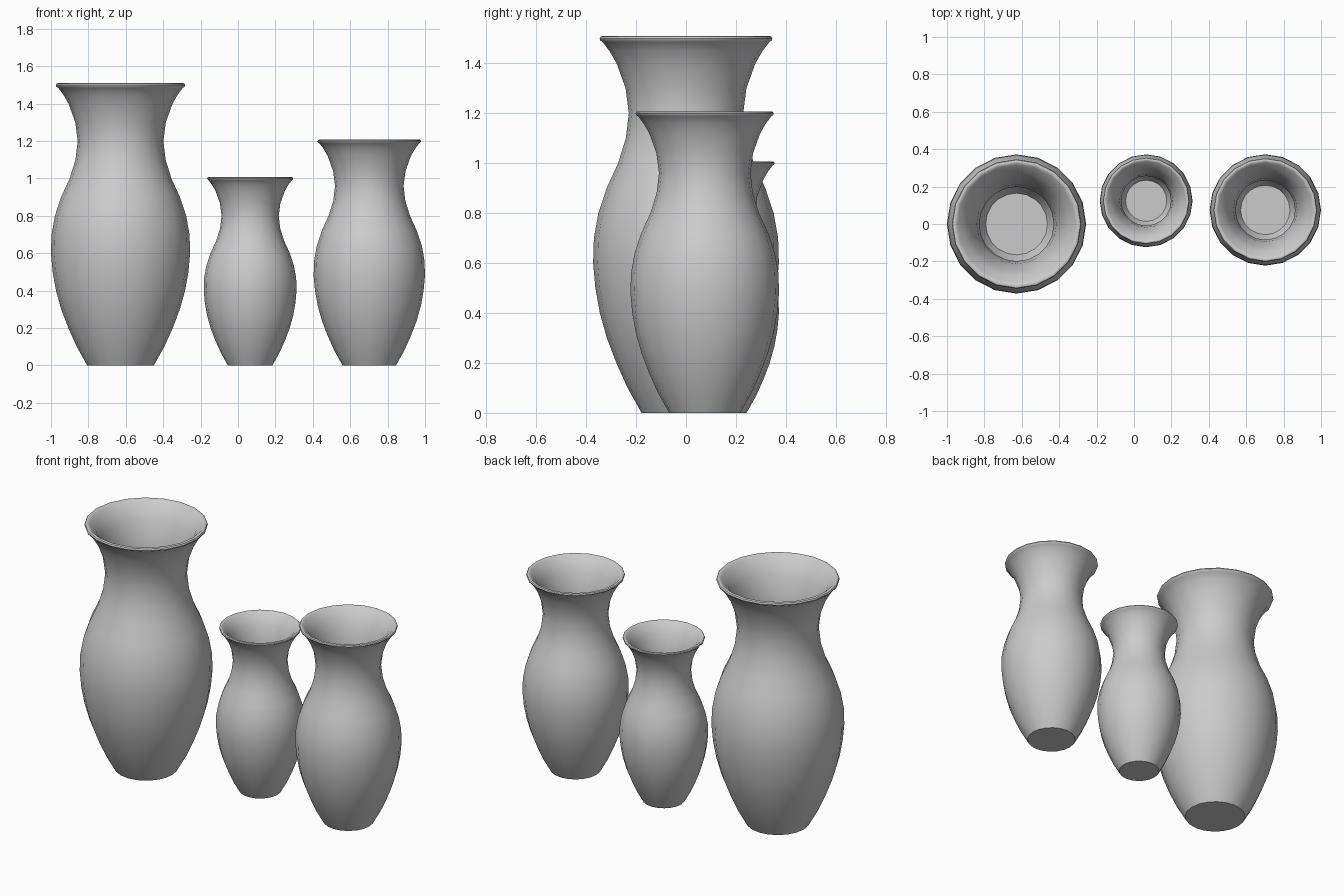
import bpy, bmesh, math
from mathutils import Vector

if "Cube" in bpy.data.objects:
    bpy.data.objects.remove(bpy.data.objects["Cube"])

SIDES = 20
WALL = 0.03

# Outer wall of the largest vase as (radius, height)
outer = [(.178, 0), (.234, .1), (.279, .2), (.317, .3), (.345, .4), (.363, .5),
         (.372, .6), (.369, .7), (.351, .8), (.318, .9), (.272, 1.0), (.241, 1.1),
         (.229, 1.2), (.242, 1.3), (.278, 1.4), (.307, 1.45)]
# Rounded lip
lip = [(.334, 1.485), (.343, 1.491), (.346, 1.499), (.342, 1.507), (.334, 1.51),
       (.325, 1.508), (.315, 1.499)]

# Inner wall: outer profile moved inward along its normal
inner = []
for i in range(1, len(outer)):
    before = Vector(outer[i - 1])
    after = Vector((outer + lip)[i + 1])
    t = (after - before).normalized()
    inner.append((outer[i][0] - t.y * WALL, outer[i][1] + t.x * WALL))
inner.reverse()

profile = [(0, 0)] + outer + lip + inner + [(.165, WALL), (0, WALL)]


def make_vase(name, x, y, scale):
    bm = bmesh.new()
    verts = [bm.verts.new((r * scale, 0, z * scale)) for r, z in profile]
    edges = [bm.edges.new(pair) for pair in zip(verts, verts[1:])]
    bmesh.ops.spin(bm, geom=verts + edges, cent=(0, 0, 0), axis=(0, 0, 1),
                   angle=math.tau, steps=SIDES, use_duplicate=False)
    bmesh.ops.remove_doubles(bm, verts=bm.verts, dist=0.0005)
    bmesh.ops.recalc_face_normals(bm, faces=bm.faces)
    mesh = bpy.data.meshes.new(name)
    bm.to_mesh(mesh)
    bm.free()
    vase = bpy.data.objects.new(name, mesh)
    vase.location = (x, y, 0)
    bpy.context.collection.objects.link(vase)
    bpy.ops.object.select_all(action='DESELECT')
    vase.select_set(True)
    bpy.context.view_layer.objects.active = vase
    bpy.ops.object.shade_smooth_by_angle(angle=math.radians(40))


# Three sizes of the same vase
make_vase("large_vase", -.628, 0, 1)
make_vase("small_vase", .065, .124, .667)
make_vase("medium_vase", .702, .075, .8)
